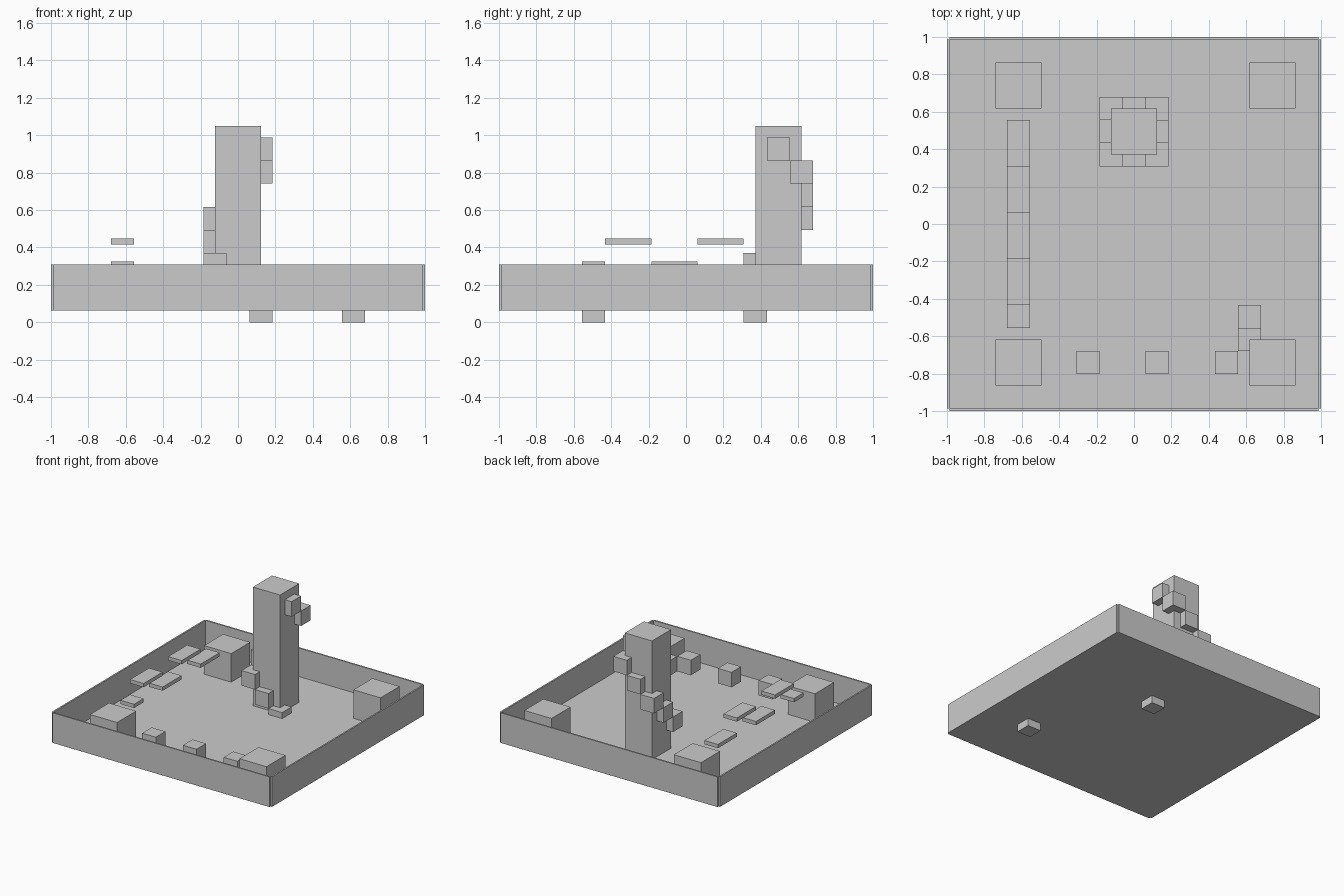
import bpy

if "Cube" in bpy.data.objects:
    bpy.data.objects.remove(bpy.data.objects["Cube"])

U = 2 / 16.2          # grid unit
T = 0.1 * U           # panel thickness
Z0, Z1 = 0.5 * U, 2.5 * U


def box(name, x0, x1, y0, y1, z0, z1):
    bpy.ops.mesh.primitive_cube_add(
        size=1, location=((x0 + x1) / 2, (y0 + y1) / 2, (z0 + z1) / 2))
    ob = bpy.context.object
    ob.name = name
    ob.scale = (x1 - x0, y1 - y0, z1 - z0)
    bpy.ops.object.transform_apply(location=False, rotation=False, scale=True)
    return ob


def block(name, cx, cy, z0, z1, w=1, d=1):
    """Box centred on a grid point, all sizes in grid units."""
    return box(name, (cx - w / 2) * U, (cx + w / 2) * U,
               (cy - d / 2) * U, (cy + d / 2) * U, z0 * U, z1 * U)


# floor and four thin walls outside it, leaving notched corners
H = 8 * U
box("floor", -H, H, -H, H, Z0, Z0 + T)
box("front_wall", -H, H, -H - T, -H, Z0, Z1)
box("back_wall", -H, H, H, H + T, Z0, Z1)
box("left_wall", -H - T, -H, -H, H, Z0, Z1)
box("right_wall", H, H + T, -H, H, Z0, Z1)

# corner platforms
for x in (-5, 6):
    for y in (-6, 6):
        block("corner_platform", x, y, 0.5, 2.5, 2, 2)

# tower with spiral steps
block("tower", 0, 4, 0.5, 8.5, 2, 2)
ring = [(1, -1), (0, -1), (-1, -1), (-1, 0), (-1, 1), (0, 1), (1, 1), (1, 0)]
for k, (dx, dy) in enumerate(ring):
    block("tower_step", dx, 4 + dy, k, k + 1)

# steps up to the front right platform
for k in range(2):
    block("platform_step", 5, -4 - k, k, k + 1)

# floating cubes along the front
for x in (-2, 1, 4):
    block("floating_cube", x, -6, 1, 2)

# floating slabs along the left, alternating low and high
for y, z, d in ((-4, 2.5, 1), (-2.5, 3.5, 2), (-0.5, 2.5, 2),
                (1.5, 3.5, 2), (3.5, 2.5, 2)):
    block("floating_slab", -5, y, z - 0.125, z + 0.125, 1, d)
